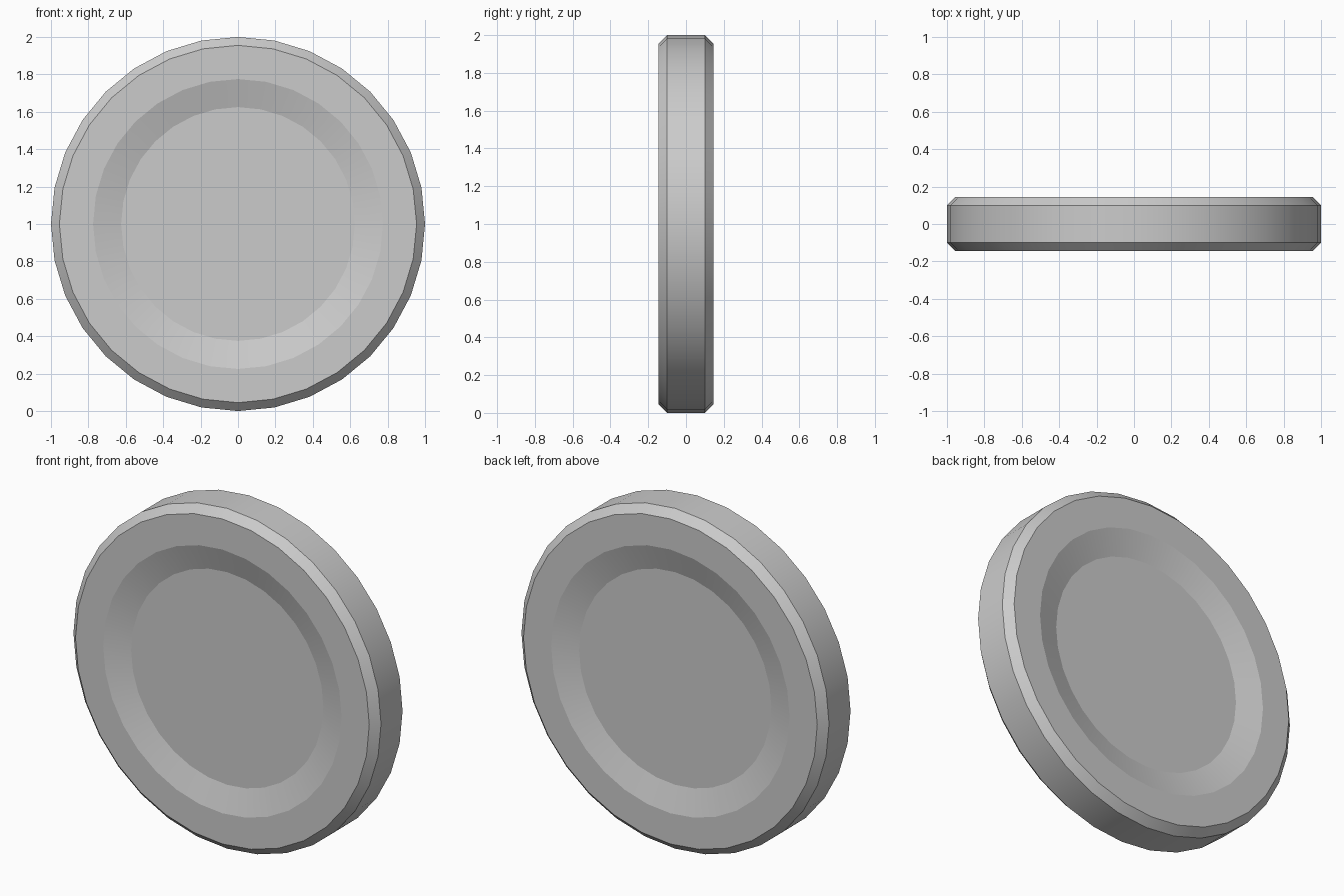
import bpy
import bmesh
import math
from mathutils import Matrix, Vector

cube = bpy.data.objects.get("Cube")
if cube:
    bpy.data.objects.remove(cube, do_unlink=True)

SIDES = 32

grey = bpy.data.materials.new("plain grey")
grey.use_nodes = True
colour = (0.6, 0.6, 0.6, 1)
grey.diffuse_color = colour
grey.node_tree.nodes["Principled BSDF"].inputs["Base Color"].default_value = colour

# Half profile (radius, depth): dished centre, raised rim, chamfer
half = [(0, 0.1), (0.625, 0.1), (0.775, 0.145), (0.955, 0.145), (1, 0.1)]
profile = [(r, -d) for r, d in half] + [(r, d) for r, d in reversed(half)]

# Turn the profile about the y axis
bm = bmesh.new()
verts = [bm.verts.new((0, d, r)) for r, d in profile]
edges = [bm.edges.new(pair) for pair in zip(verts, verts[1:])]
bmesh.ops.spin(bm, geom=verts + edges, cent=(0, 0, 0), axis=(0, 1, 0),
               angle=math.tau, steps=SIDES)
bmesh.ops.remove_doubles(bm, verts=bm.verts, dist=0.0001)

# Turn each flat centre into a single face
centres = [v for v in bm.verts if math.hypot(v.co.x, v.co.z) < 0.001]
bmesh.ops.dissolve_verts(bm, verts=centres)
bmesh.ops.recalc_face_normals(bm, faces=bm.faces)

# Stand the disc on the ground
bmesh.ops.transform(bm, matrix=Matrix.Translation(Vector((0, 0, 1))), verts=bm.verts)
mesh = bpy.data.meshes.new("dished_disc")
bm.to_mesh(mesh)
bm.free()
mesh.materials.append(grey)
disc = bpy.data.objects.new("dished_disc", mesh)
bpy.context.collection.objects.link(disc)

# Smooth round surfaces, crisp creases at the rim and dish
bpy.ops.object.select_all(action="DESELECT")
disc.select_set(True)
bpy.context.view_layer.objects.active = disc
bpy.ops.object.shade_smooth_by_angle(angle=math.radians(14))
